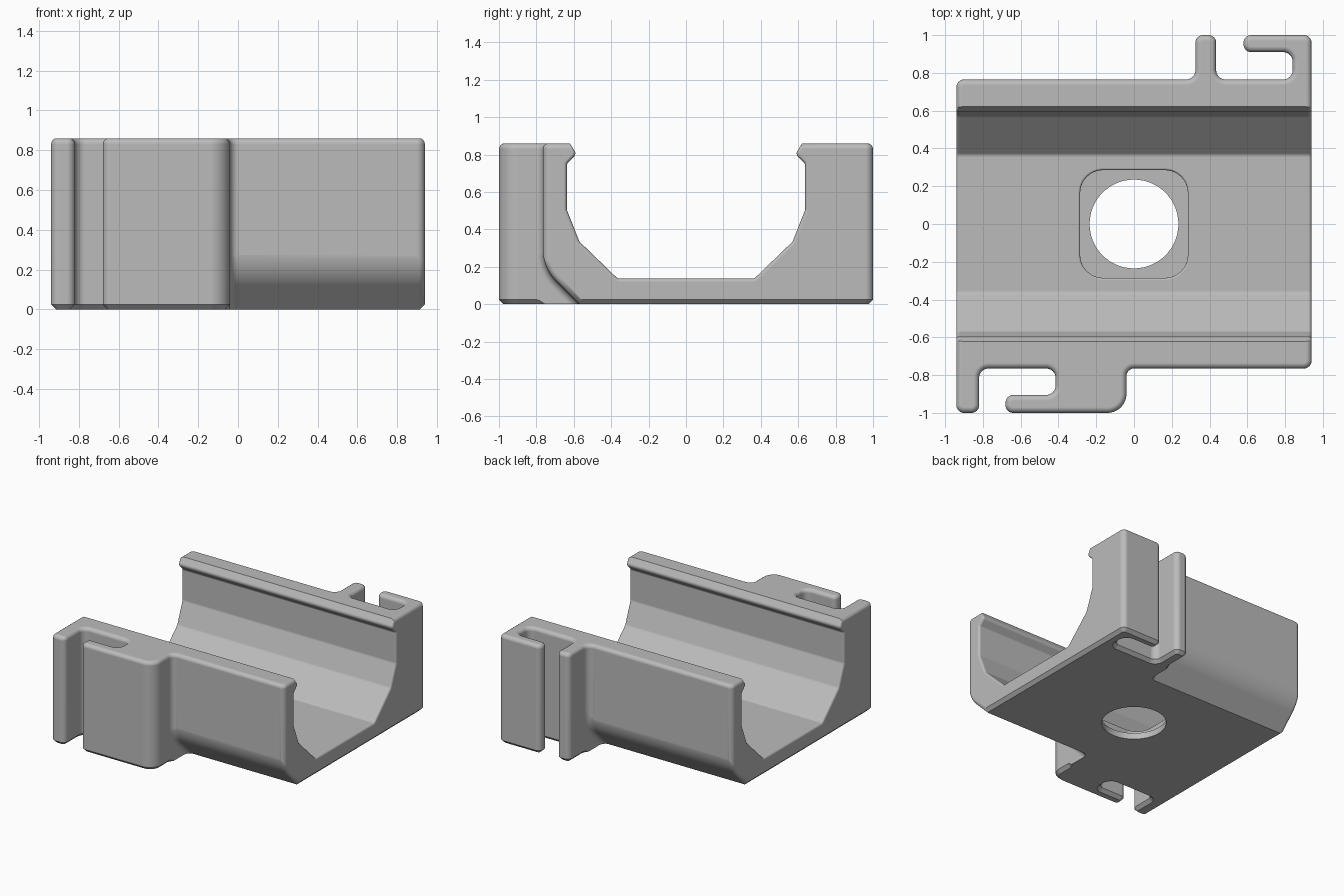
import bpy, bmesh, math
from mathutils import Vector

old = bpy.data.objects.get("Cube")
if old:
    bpy.data.objects.remove(old, do_unlink=True)

L, W, H = 0.94, 0.765, 0.86     # half length, half wall width, height


def rounded(corners, steps=8):
    """Turn (a, b, radius) corners into a counter-clockwise filleted outline."""
    out, n = [], len(corners)
    for i, (a, b, r) in enumerate(corners):
        p = Vector((a, b))
        if r == 0:
            out.append(p)
            continue
        u = (Vector(corners[i - 1][:2]) - p).normalized()
        v = (Vector(corners[(i + 1) % n][:2]) - p).normalized()
        half = u.angle(v) / 2
        t = r / math.tan(half)
        c = p + (u + v).normalized() * r / math.sin(half)
        s, e = p + u * t - c, p + v * t - c
        out += [c + s.lerp(e, k / steps).normalized() * r for k in range(steps + 1)]
    area = sum(out[i - 1].x * q.y - q.x * out[i - 1].y for i, q in enumerate(out))
    return out if area > 0 else out[::-1]


def inset(pts, d):
    """Offset an outline inward by d (outward when negative)."""
    res, n = [], len(pts)
    for i, p in enumerate(pts):
        e1 = (p - pts[i - 1]).normalized()
        e2 = (pts[(i + 1) % n] - p).normalized()
        n1, n2 = Vector((-e1.y, e1.x)), Vector((-e2.y, e2.x))
        res.append(p + (n1 + n2) * d / (1 + n1.dot(n2)))
    return res


def prism(name, pts, rings, axis):
    """Loft an outline through (position, inset) rings along an axis."""
    bm = bmesh.new()
    loops = []
    for h, d in rings:
        loops.append([bm.verts.new((q.x, q.y, h) if axis == "z" else (h, q.x, q.y))
                      for q in inset(pts, d)])
    n = len(pts)
    for lo, hi in zip(loops, loops[1:]):
        for i in range(n):
            bm.faces.new((lo[i - 1], lo[i], hi[i], hi[i - 1]))
    bm.faces.new(loops[0][::-1])
    bm.faces.new(loops[-1])
    bmesh.ops.recalc_face_normals(bm, faces=bm.faces)
    me = bpy.data.meshes.new(name)
    bm.to_mesh(me)
    bm.free()
    ob = bpy.data.objects.new(name, me)
    bpy.context.collection.objects.link(ob)
    return ob


def round_over(end, r, sign):
    """Rings of a quarter round that grows outward towards an end."""
    angles = [math.radians(a) for a in (0, 22.5, 45, 67.5, 90)]
    return [(end - sign * r * (1 - math.sin(a)), -r * (1 - math.cos(a))) for a in angles]


# Plan outline: wall block, front hooks and back hooks
plan = [
    (-L, -1, .04), (-.82, -1, .04), (-.82, -W, .05), (-.415, -W, .05),
    (-.415, -.905, .05), (-.68, -.905, .04), (-.68, -1, .04), (-.04, -1, .1),
    (-.04, -W, .04), (L, -W, .04), (L, 1, .04), (.58, 1, .04),
    (.58, .91, .04), (.84, .91, .05), (.84, W, .05), (.435, W, .05),
    (.435, 1, .04), (.325, 1, .04), (.325, W, .05), (-L, W, .04),
]
top = [(z, -d) for z, d in round_over(H, .03, 1)]
bracket = prism("clip_bracket", rounded(plan), [(0, .025), (.025, 0)] + top, "z")

# Cradle channel with lipped walls, eased at both ends
side = [(.365, .137, .03), (.57, .335, .04), (.637, .505, .04), (.637, .75, .02),
        (.585, .803, .025), (.64, .89, .02), (.64, 1.1, 0)]
channel = rounded(side + [(-y, z, r) for y, z, r in reversed(side)])
ends = round_over(L, .018, 1) + [(L + .1, -.018)]
cutters = [prism("channel_cutter", channel,
                 [(-x, d) for x, d in reversed(ends)] + ends, "x")]

# Sloped undersides beside the hooks: (side, hook face x, direction to open end)
for s, hook_x, way in ((-1, -.04, 1), (1, .325, -1)):
    slope = rounded([(s * .37, -.2, 0), (s * .757, .187, .25), (s * .779, .42, 0),
                     (s * 1.2, .42, 0), (s * 1.2, -.2, 0)])
    blend = [(hook_x + way * .04 * (1 - math.cos(a)), .04 * (1 - math.sin(a)))
             for a in (math.radians(k) for k in (0, 22.5, 45, 67.5, 90))]
    tail = round_over(way * L, .03, way) + [(way * (L + .1), -.03)]
    cutters.append(prism("slope_cutter", slope, blend + tail, "x"))

# Rounded square pocket and round through hole in the floor
pocket = rounded([(-.285, -.285, .12), (.285, -.285, .12), (.285, .285, .12), (-.285, .285, .12)])
cutters.append(prism("pocket_cutter", pocket,
                     [(.05, 0)] + round_over(.137, .012, 1) + [(.25, -.012)], "z"))
hole = [Vector((math.cos(a), math.sin(a))) * .235
        for a in (math.tau * k / 64 for k in range(64))]
cutters.append(prism("hole_cutter", hole, [(-.1, 0), (.2, 0)], "z"))

# Cut everything out of the bracket
bpy.ops.object.select_all(action="DESELECT")
bpy.context.view_layer.objects.active = bracket
bracket.select_set(True)
for cutter in cutters:
    mod = bracket.modifiers.new("cut", "BOOLEAN")
    mod.operation, mod.solver, mod.object = "DIFFERENCE", "EXACT", cutter
    bpy.ops.object.modifier_apply(modifier=mod.name)
    bpy.data.objects.remove(cutter, do_unlink=True)

# Grey plastic
grey = bpy.data.materials.new("light_grey")
grey.use_nodes = True
colour = (.5, .5, .5, 1)
grey.diffuse_color = colour
grey.node_tree.nodes["Principled BSDF"].inputs["Base Color"].default_value = colour
bracket.data.materials.clear()
bracket.data.materials.append(grey)

# Smooth the rounded edges, keep flat faces flat
bpy.ops.object.shade_smooth_by_angle(angle=math.radians(32))
weighted = bracket.modifiers.new("flat_faces", "WEIGHTED_NORMAL")
weighted.keep_sharp = True
weighted.weight = 100
